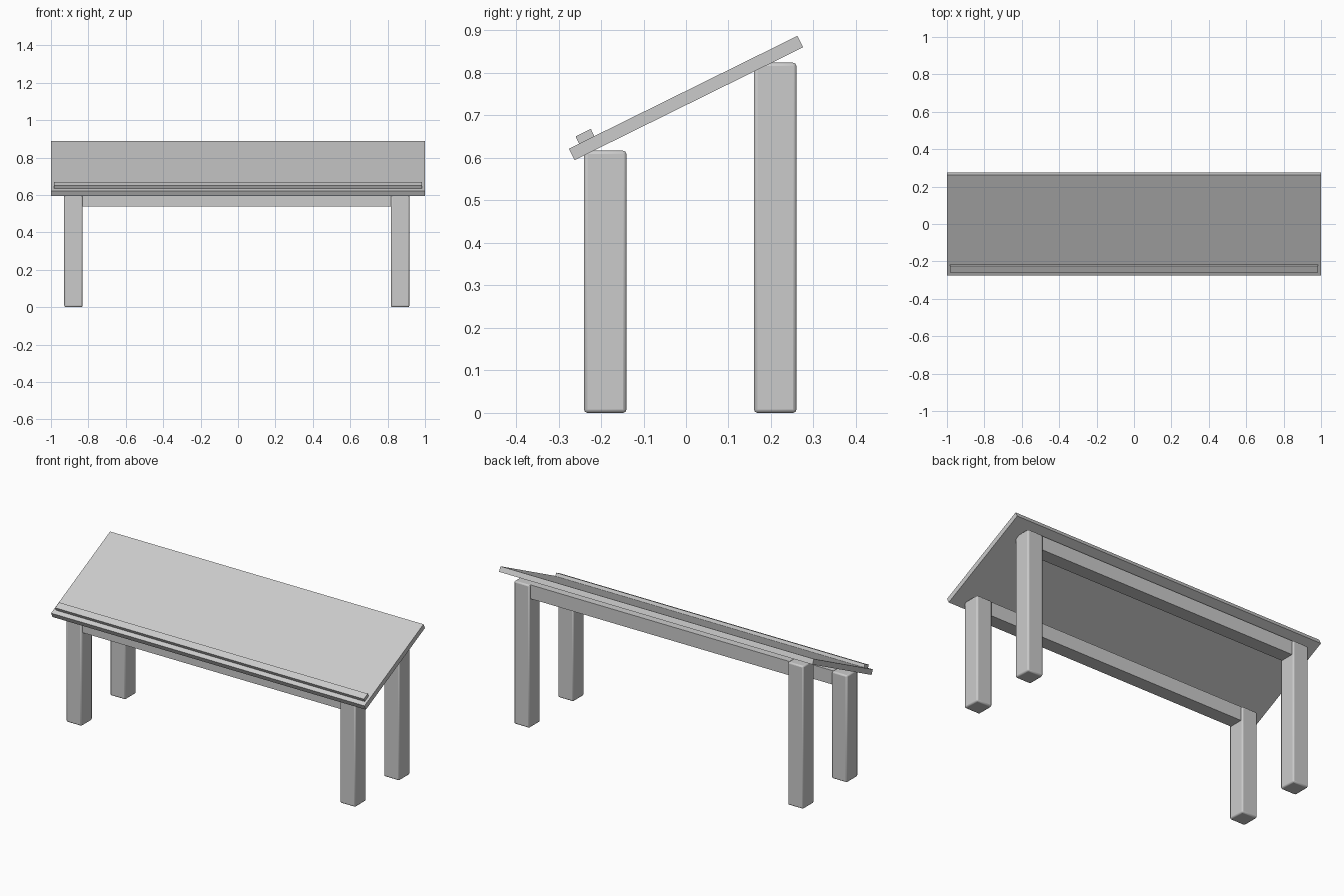
import bpy
from math import atan2
from mathutils import Matrix, Vector

cube = bpy.data.objects.get("Cube")
if cube:
    bpy.data.objects.remove(cube, do_unlink=True)

grey = bpy.data.materials.new("plain grey")
grey.use_nodes = True
COLOUR = (0.6, 0.6, 0.6, 1)
grey.diffuse_color = COLOUR
grey.node_tree.nodes["Principled BSDF"].inputs["Base Color"].default_value = COLOUR


def box(name, centre, size, tilt=0, bevel=0):
    """Box of the given size, tilted about x, with optional rounded edges."""
    bpy.ops.mesh.primitive_cube_add(size=1, location=centre, rotation=(tilt, 0, 0))
    ob = bpy.context.object
    ob.name = name
    ob.data.transform(Matrix.Diagonal((*size, 1)))
    ob.data.materials.append(grey)
    if bevel:
        mod = ob.modifiers.new("rounded edges", "BEVEL")
        mod.width = bevel
        mod.segments = 2
        bpy.ops.object.shade_smooth_by_angle()
    return ob


# Sloping top and the pencil ledge lying on it
slope = atan2(0.266, 0.539)
top_centre = Vector((0, 0, 0.741))
tilted = Matrix.Rotation(slope, 3, "X")
box("sloping_top", top_centre, (2, 0.6, 0.03), slope)
ledge_centre = top_centre + tilted @ Vector((0, -0.253, 0.024))
box("pencil_ledge", ledge_centre, (1.97, 0.04, 0.02), slope)

# Two rows of legs, each joined by a rail just under the top
LEFT_X, RIGHT_X = 0.867, -0.88
for row, y, height in (("front", -0.19, 0.617), ("back", 0.21, 0.824)):
    for side, x in (("left", LEFT_X), ("right", RIGHT_X)):
        box(f"{row}_{side}_leg", (x, y, height / 2), (0.098, 0.1, height), bevel=0.008)
    box(f"{row}_rail", ((LEFT_X + RIGHT_X) / 2, y, height - 0.04),
        (LEFT_X - RIGHT_X - 0.09, 0.08, 0.08))
